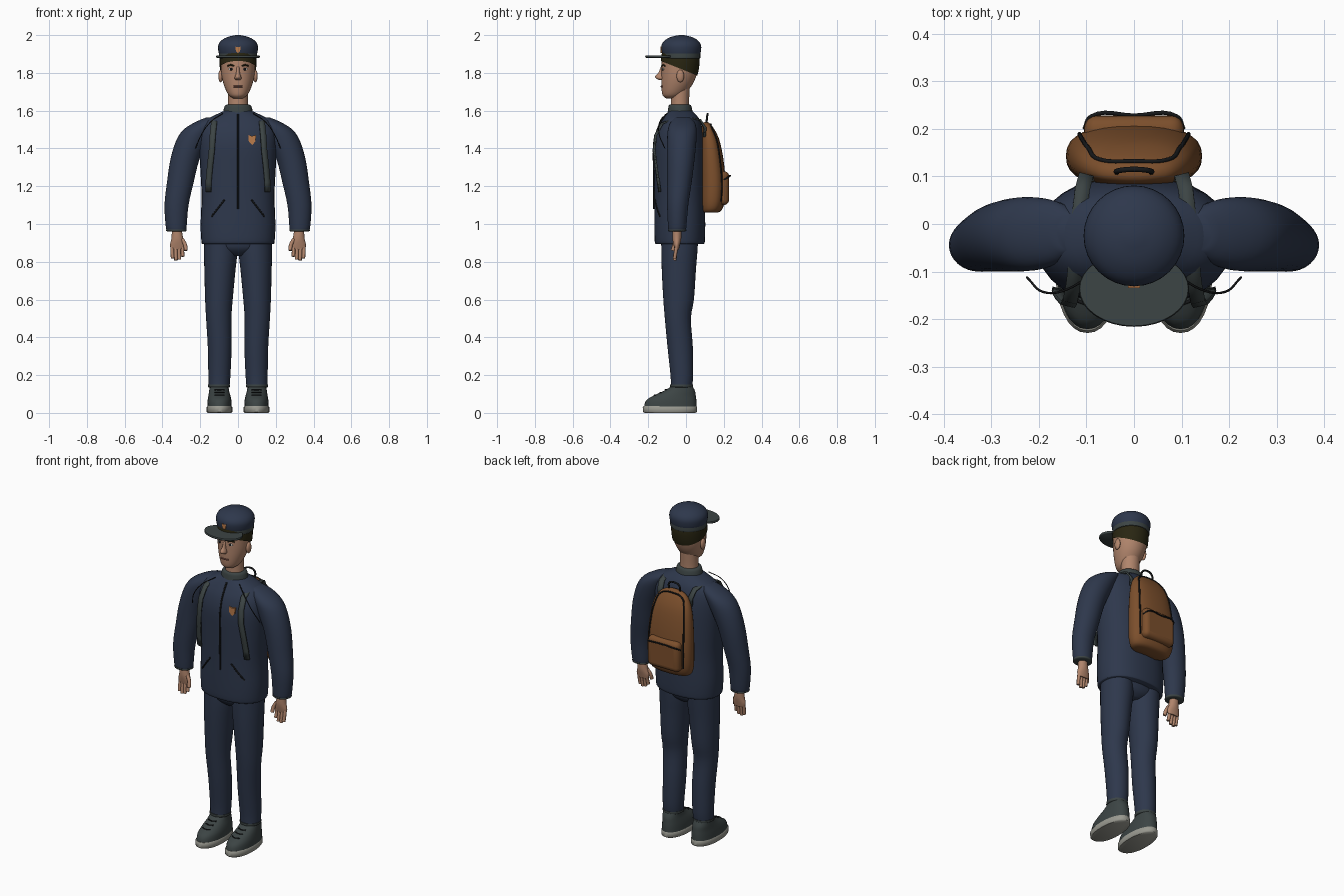
import bpy, bmesh, math
from mathutils import Vector

if "Cube" in bpy.data.objects:
    bpy.data.objects.remove(bpy.data.objects["Cube"])


def material(name, *rgb):
    m = bpy.data.materials.new(name)
    m.use_nodes = True
    m.diffuse_color = (*rgb, 1)
    bsdf = m.node_tree.nodes["Principled BSDF"]
    bsdf.inputs["Base Color"].default_value = (*rgb, 1)
    bsdf.inputs["Roughness"].default_value = 0.8
    return m


NAVY = material("navy cloth", .027, .039, .072)
GREY = material("dark grey", .045, .058, .058)
BROWN = material("brown leather", .2, .078, .025)
SKIN = material("skin", .44, .235, .15)
SOLE = material("pale grey sole", .32, .32, .28)
HAIR = material("dark brown hair", .022, .019, .006)
GOLD = material("gold badge", .5, .2, .07)
BLACK = material("black trim", .008, .009, .01)
WHITE = material("eye white", .6, .58, .54)
LIP = material("lip", .2, .08, .06)


def add(name, bm, mat):
    bmesh.ops.recalc_face_normals(bm, faces=bm.faces)
    mesh = bpy.data.meshes.new(name)
    bm.to_mesh(mesh)
    bm.free()
    mesh.materials.append(mat)
    ob = bpy.data.objects.new(name, mesh)
    bpy.context.collection.objects.link(ob)
    return ob


def spline(a, b, c, d, t):
    return tuple(.5 * (2 * q + (r - p) * t + (2 * p - 5 * q + 4 * r - s) * t * t
                       + (3 * q - p - 3 * r + s) * t ** 3) for p, q, r, s in zip(a, b, c, d))


def oval(ring, angle, power):
    z, cx, cy, rx, ry = ring
    c, s = math.cos(angle), math.sin(angle)
    return Vector((cx + rx * math.copysign(abs(c) ** (2 / power), c),
                   cy + ry * math.copysign(abs(s) ** (2 / power), s), z))


# Rings are (z, centre x, centre y, radius x, radius y), smoothed in between
def loft(name, rings, mat, power=2, n=32, steps=3, cut=None):
    rows = []
    for i in range(len(rings) - 1):
        quad = (rings[max(i - 1, 0)], rings[i], rings[i + 1], rings[min(i + 2, len(rings) - 1)])
        rows += [spline(*quad, k / steps) for k in range(steps)]
    rows.append(rings[-1])
    bm = bmesh.new()
    loops = [[bm.verts.new(oval(r, 2 * math.pi * k / n, power)) for k in range(n)] for r in rows]
    for lo, hi in zip(loops, loops[1:]):
        for k in range(n):
            bm.faces.new((lo[k - 1], lo[k], hi[k], hi[k - 1]))
    bm.faces.new(loops[0])
    bm.faces.new(loops[-1])
    if cut:
        bmesh.ops.bisect_plane(bm, geom=bm.verts[:] + bm.edges[:] + bm.faces[:],
                               plane_co=cut[0], plane_no=cut[1], clear_inner=True)
    return add(name, bm, mat)


def ranges(*rows):
    """Turn (z, x0, x1, y0, y1) extents into rings."""
    return [(z, (a + b) / 2, (c + d) / 2, (b - a) / 2, (d - c) / 2) for z, a, b, c, d in rows]


def flip(rings, s):
    return [(z, s * cx, cy, rx, ry) for z, cx, cy, rx, ry in rings]


def front(rings, x, z, power, lift=0.0):
    """Point on the front of a loft."""
    for a, b in zip(rings, rings[1:]):
        if a[0] <= z <= b[0]:
            t = (z - a[0]) / (b[0] - a[0])
            _, cx, cy, rx, ry = [p + (q - p) * t for p, q in zip(a, b)]
            depth = max(0, 1 - abs((x - cx) / rx) ** power) ** (1 / power)
            return (x, cy - ry * depth - lift, z)


def tube(name, points, radius, mat, smooth=True):
    cu = bpy.data.curves.new(name, 'CURVE')
    cu.dimensions = '3D'
    cu.bevel_depth, cu.bevel_resolution, cu.resolution_u = radius, 2, 6
    cu.use_fill_caps = True
    sp = cu.splines.new('BEZIER' if smooth else 'POLY')
    pts = sp.bezier_points if smooth else sp.points
    pts.add(len(points) - 1)
    for p, co in zip(pts, points):
        if smooth:
            p.co = co
            p.handle_left_type = p.handle_right_type = 'AUTO'
        else:
            p.co = (*co, 1)
    cu.materials.append(mat)
    ob = bpy.data.objects.new(name, cu)
    bpy.context.collection.objects.link(ob)
    return ob


def blob(name, centre, size, mat):
    bm = bmesh.new()
    bmesh.ops.create_uvsphere(bm, u_segments=20, v_segments=12, radius=1)
    bmesh.ops.scale(bm, vec=size, verts=bm.verts)
    bmesh.ops.translate(bm, vec=centre, verts=bm.verts)
    return add(name, bm, mat)


def shield(name, centre, w, h, mat):
    outline = [(-1, 1), (0, .8), (1, 1), (.9, -.3), (0, -1), (-.9, -.3)]
    bm = bmesh.new()
    face = bm.faces.new([bm.verts.new((x * w, 0, z * h)) for x, z in outline])
    out = bmesh.ops.extrude_face_region(bm, geom=[face])["geom"]
    bmesh.ops.translate(bm, vec=(0, .009, 0), verts=[v for v in out if isinstance(v, bmesh.types.BMVert)])
    bmesh.ops.translate(bm, vec=centre, verts=bm.verts)
    return add(name, bm, mat)


def ribbon(name, points, width, mat):
    bm = bmesh.new()
    rows = [[bm.verts.new((x + d * width / 2, y + abs(x) / x * d * .004, z)) for d in (-1, 1)]
            for x, y, z in points]
    for a, b in zip(rows, rows[1:]):
        bm.faces.new((a[0], a[1], b[1], b[0]))
    ob = add(name, bm, mat)
    ob.modifiers.new("thickness", 'SOLIDIFY').thickness = .008
    return ob


# Jacket
torso = ranges((.895, -.19, .19, -.16, .095), (.91, -.194, .194, -.166, .1), (1, -.198, .198, -.168, .102),
               (1.15, -.193, .193, -.168, .1), (1.3, -.2, .2, -.17, .1), (1.42, -.205, .205, -.17, .098),
               (1.5, -.2, .2, -.152, .088), (1.55, -.17, .17, -.125, .073), (1.58, -.115, .115, -.105, .052),
               (1.6, -.07, .07, -.09, .03))
loft("jacket_body", torso, NAVY, 2.3)
loft("collar", ranges((1.57, -.08, .08, -.1, .038), (1.6, -.077, .077, -.096, .034),
                      (1.625, -.07, .07, -.092, .028), (1.632, -.06, .06, -.085, .02)), GREY)
tube("jacket_zip", [front(torso, 0, 1.08 + .05 * i, 2.3, .001) for i in range(11)], .005, BLACK)
shield("chest_badge", front(torso, .075, 1.445, 2.3, .006), .02, .026, GOLD)

# Hips
loft("hips", ranges((.83, -.05, .05, -.085, .02), (.85, -.12, .12, -.11, .045),
                    (.88, -.165, .165, -.13, .06), (.94, -.18, .18, -.135, .07)), NAVY)

arm = ranges((.965, .275, .375, -.092, -.002), (.985, .272, .382, -.095, .002), (1.1, .262, .389, -.1, .012),
             (1.22, .235, .376, -.1, .03), (1.34, .205, .358, -.1, .045), (1.44, .16, .328, -.1, .055),
             (1.5, .13, .288, -.096, .056), (1.54, .11, .225, -.08, .045), (1.565, .11, .165, -.055, .02))
leg = ranges((.14, .045, .155, -.08, .032), (.2, .04, .157, -.082, .038), (.35, .034, .16, -.098, .036),
             (.5, .035, .169, -.112, .026), (.6, .028, .174, -.12, .042), (.75, .014, .178, -.128, .052),
             (.85, .004, .18, -.13, .06), (.93, .01, .178, -.13, .065))
shoe = ranges((.03, .033, .163, -.222, .056), (.065, .035, .161, -.212, .055), (.09, .04, .157, -.175, .052),
              (.115, .047, .153, -.12, .048), (.14, .05, .15, -.078, .036))
sole = ranges((0, .034, .162, -.22, .05), (.006, .03, .166, -.228, .058),
              (.03, .03, .166, -.229, .059), (.037, .035, .161, -.224, .055))
palm = ranges((.865, .285, .355, -.06, -.038), (.89, .28, .36, -.066, -.032),
              (.925, .29, .352, -.072, -.025), (.98, .3, .35, -.07, -.025))

for s, side in ((1, "left"), (-1, "right")):
    # Sleeve, cuff and hand
    loft(side + "_sleeve", flip(arm, s), NAVY)
    cuff = ranges((.96, .28, .37, -.088, -.006), (.964, .272, .38, -.096, .002), (.972, .272, .38, -.096, .002))
    loft(side + "_cuff", flip(cuff, s), GREY)
    loft(side + "_palm", flip(palm, s), SKIN, n=20)
    for i, tip in enumerate((.828, .812, .808, .818)):
        x = .294 + i * .018
        tube(f"{side}_finger_{i}", [(s * x, -.049, .885), (s * x, -.055, .85), (s * (x - .002), -.06, tip)],
             .0095, SKIN)
    tube(side + "_thumb", [(s * .296, -.055, .92), (s * .28, -.062, .89), (s * .276, -.07, .86)], .0105, SKIN)

    # Trouser leg and shoe
    loft(side + "_trouser_leg", flip(leg, s), NAVY)
    hem = ranges((.134, .05, .15, -.075, .03), (.138, .042, .158, -.084, .036), (.15, .042, .158, -.084, .036))
    loft(side + "_trouser_hem", flip(hem, s), GREY)
    loft(side + "_shoe", flip(shoe, s), GREY, 2.2)
    loft(side + "_sole", flip(sole, s), SOLE, 2.2, steps=1)
    for i in range(3):
        z = .094 + i * .014
        tube(f"{side}_lace_{i}", [front(flip(shoe, s), s * .098 + d, z, 2.2, .001) for d in (-.025, 0, .025)],
             .0035, BLACK)

    # Jacket details
    tube(side + "_pocket_slit", [front(torso, s * (.07 + .0175 * i), 1.13 - .0225 * i, 2.3, .001)
                                 for i in range(5)], .0045, BLACK)
    tube(side + "_sleeve_seam", [(s * .08, -.1, 1.585), (s * .14, -.137, 1.545), (s * .19, -.143, 1.48),
                                 (s * .225, -.112, 1.4)], .0025, BLACK)

    # Pack strap, over the shoulder and down the chest
    ribbon(side + "_strap", [(s * x, y, z) for x, y, z in (
        (.095, .1, 1.46), (.1, .105, 1.51), (.108, .075, 1.555), (.115, .02, 1.565), (.12, -.06, 1.565),
        (.128, -.13, 1.535), (.135, -.165, 1.47), (.14, -.173, 1.39), (.15, -.162, 1.3),
        (.157, -.15, 1.22), (.158, -.143, 1.17))], .03, GREY)

# Head and neck
loft("neck", ranges((1.58, -.055, .055, -.083, .018), (1.64, -.052, .052, -.08, .016),
                    (1.72, -.052, .052, -.08, .02)), SKIN)
head = ranges((1.665, -.025, .025, -.105, -.045), (1.678, -.045, .045, -.122, -.02), (1.7, -.06, .06, -.128, .005),
              (1.74, -.076, .076, -.13, .035), (1.78, -.086, .086, -.13, .053), (1.82, -.09, .09, -.13, .063),
              (1.87, -.091, .091, -.128, .067), (1.92, -.085, .085, -.12, .06))
loft("head", head, SKIN)
hair = [(z, cx, cy, rx + .006, ry + .005) for z, cx, cy, rx, ry in head]
loft("hair", hair, HAIR, cut=((0, 0, 1.81), (0, .4, 1)))
loft("nose", ranges((1.762, -.01, .01, -.14, -.115), (1.77, -.018, .018, -.158, -.11), (1.782, -.016, .016, -.163, -.11),
                    (1.8, -.01, .01, -.147, -.11), (1.835, -.008, .008, -.132, -.11)), SKIN, n=16)
for s, side in ((1, "left"), (-1, "right")):
    blob(side + "_ear", (s * .092, -.03, 1.783), (.012, .02, .033), SKIN)
    blob(side + "_eye", front(head, s * .036, 1.82, 2, -.001), (.014, .005, .007), WHITE)
    blob(side + "_pupil", front(head, s * .036, 1.82, 2, .002), (.007, .004, .007), BLACK)
    tube(side + "_eyebrow", [front(head, s * x, z, 2, .001) for x, z in
                             ((.02, 1.836), (.038, 1.842), (.055, 1.836))], .004, HAIR)
tube("mouth", [front(head, x, 1.728, 2, .001) for x in (-.024, -.012, 0, .012, .024)], .0045, LIP)

# Cap
loft("cap_band", ranges((1.876, -.098, .098, -.123, .073), (1.88, -.101, .101, -.126, .076),
                        (1.902, -.101, .101, -.126, .076)), GREY)
loft("cap_crown", ranges((1.898, -.1, .1, -.125, .075), (1.915, -.104, .104, -.129, .079),
                         (1.945, -.105, .105, -.13, .08), (1.97, -.09, .09, -.115, .065),
                         (1.99, -.056, .056, -.081, .031), (2, -.012, .012, -.037, -.013)), NAVY)
loft("cap_visor", ranges((1.88, -.112, .112, -.212, -.06), (1.884, -.116, .116, -.216, -.058),
                         (1.892, -.114, .114, -.214, -.058)), GREY)
shield("cap_badge", (0, -.134, 1.922), .013, .017, GOLD)

# Backpack
pack = ranges((1.06, -.1, .1, .09, .165), (1.072, -.125, .125, .08, .188), (1.12, -.14, .14, .075, .205),
              (1.22, -.143, .143, .075, .21), (1.35, -.136, .136, .075, .197), (1.45, -.12, .12, .078, .175),
              (1.51, -.09, .09, .083, .145), (1.533, -.055, .055, .09, .125), (1.54, -.025, .025, .1, .115))
loft("backpack", pack, BROWN, 2.4)
seam = [oval(r, math.radians(40), 2.4) for r in pack[2:7]]
seam += [Vector((0, .132, 1.528))] + [Vector((-p.x, p.y, p.z)) for p in reversed(seam)]
tube("backpack_zip", seam, .0045, BLACK)
tube("carry_handle", [(-.036, .108, 1.53), (-.033, .112, 1.57), (0, .115, 1.583), (.033, .112, 1.57),
                      (.036, .108, 1.53)], .0055, BLACK)
bm = bmesh.new()
bmesh.ops.create_cube(bm, size=1)
bmesh.ops.scale(bm, vec=(.21, .07, .18), verts=bm.verts)
bmesh.ops.translate(bm, vec=(0, .193, 1.19), verts=bm.verts)
pocket = add("backpack_pocket", bm, BROWN)
bevel = pocket.modifiers.new("rounding", 'BEVEL')
bevel.width, bevel.segments = .028, 5
tube("pocket_zip", [(-.104, .2, 1.235), (-.09, .226, 1.25), (0, .228, 1.254), (.09, .226, 1.25),
                    (.104, .2, 1.235)], .0045, BLACK)

# Smooth shading with sharp rims kept
bpy.ops.object.select_all(action='DESELECT')
for ob in bpy.context.collection.objects:
    if ob.type == 'MESH':
        ob.select_set(True)
        bpy.context.view_layer.objects.active = ob
bpy.ops.object.shade_smooth_by_angle(angle=math.radians(50))
